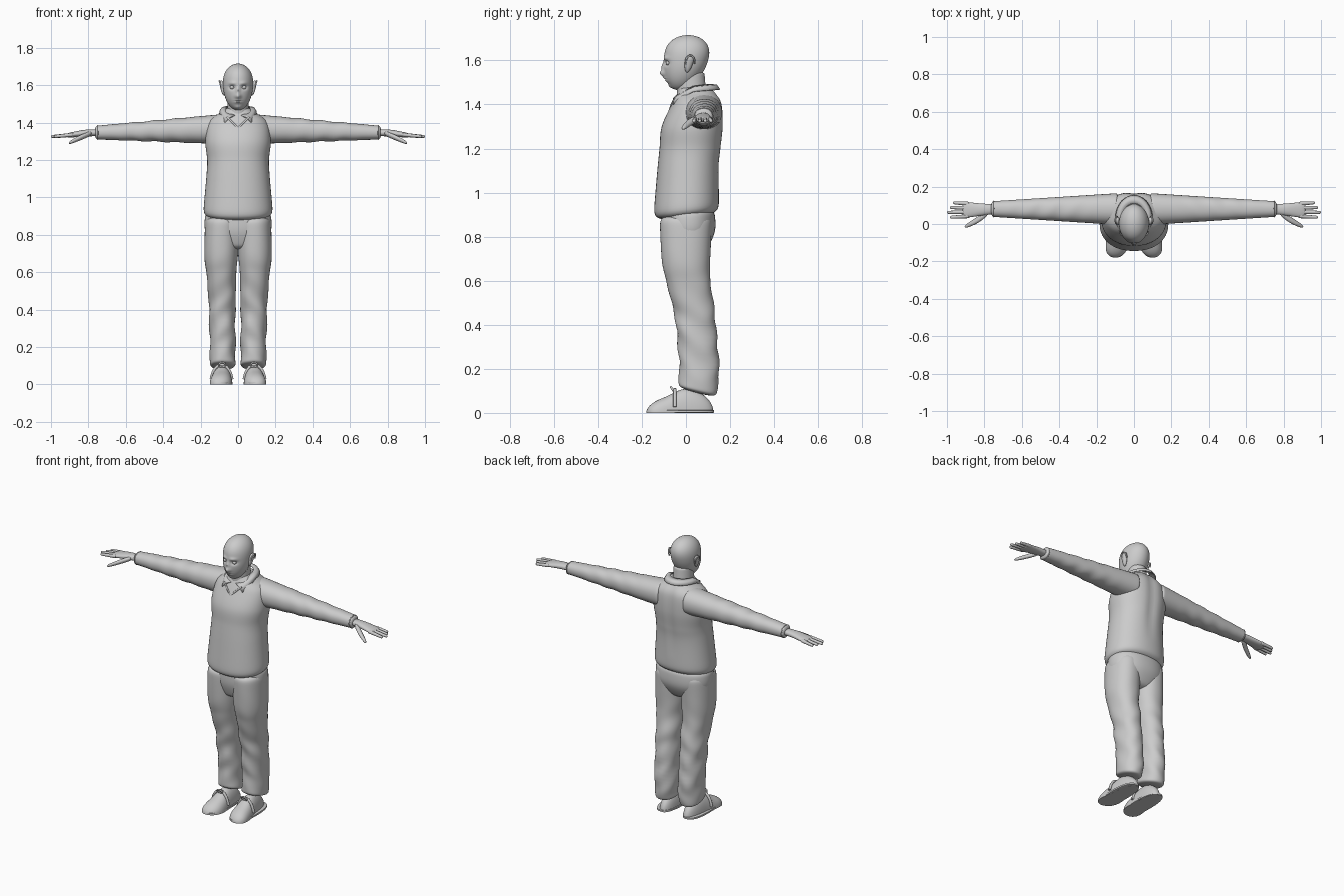
import bpy, bmesh, math
from math import sin, cos, pi, exp, sqrt, floor, copysign
from mathutils import Vector

if "Cube" in bpy.data.objects:
    bpy.data.objects.remove(bpy.data.objects["Cube"])

TONE = 0.6
grey = bpy.data.materials.new("plain_grey")
grey.use_nodes = True
grey.diffuse_color = (TONE, TONE, TONE, 1)
grey.node_tree.nodes["Principled BSDF"].inputs["Base Color"].default_value = (TONE, TONE, TONE, 1)


def place(name, data, mirror):
    """Link an object in the shared colour, mirrored to the other side if asked."""
    data.materials.append(grey)
    part = bpy.data.objects.new(name, data)
    bpy.context.collection.objects.link(part)
    if mirror:
        part.modifiers.new("mirror", "MIRROR").use_mirror_merge = False
    return part


def finish(name, bm, mirror=False):
    bmesh.ops.recalc_face_normals(bm, faces=bm.faces)
    mesh = bpy.data.meshes.new(name)
    bm.to_mesh(mesh)
    bm.free()
    part = place(name, mesh, mirror)
    bpy.ops.object.select_all(action="DESELECT")
    part.select_set(True)
    bpy.context.view_layer.objects.active = part
    bpy.ops.object.shade_smooth_by_angle(angle=math.radians(50))
    return part


def blend(rings, fraction):
    """Smooth curve through the rings; a straight line when there are only two."""
    first = [2 * a - b for a, b in zip(rings[0], rings[1])]
    last = [2 * a - b for a, b in zip(rings[-1], rings[-2])]
    padded = [first, *rings, last]
    place_on = fraction * (len(rings) - 1)
    i = min(floor(place_on), len(rings) - 2)
    t = place_on - i
    return [b + t / 2 * (c - a + t * (2*a - 5*b + 4*c - d + t * (3*(b - c) + d - a)))
            for a, b, c, d in zip(*padded[i:i + 4])]


def signed_power(value, power):
    return copysign(abs(value) ** (2 / power), value)


AXES = {"x": (2, 0, 1), "y": (0, 2, 1), "z": (0, 1, 2)}


def loft(name, rings, axis="z", blunt=30, power=2.2, sides=32, count=40, shape=None, mirror=False):
    """Skin over oval rings (position, two centres, two radii).
    A higher blunt value makes the rounded ends flatter; two gives an ellipsoid."""
    bm = bmesh.new()
    loops = []
    for step in range(count + 1):
        fraction = (1 - cos(pi * step / count)) / 2
        t, u, v, ru, rv = blend(rings, fraction)
        size = max(sqrt(max(1 - abs(2 * fraction - 1) ** blunt, 0)), 0.01)
        loop = []
        for side in range(sides):
            angle = 2 * pi * side / sides
            local = (u + ru * size * signed_power(cos(angle), power),
                     v + rv * size * signed_power(sin(angle), power), t)
            point = Vector([local[k] for k in AXES[axis]])
            if shape:
                shape(point)
            loop.append(bm.verts.new(point))
        loops.append(loop)
    for low, high in zip(loops, loops[1:]):
        for side in range(sides):
            following = (side + 1) % sides
            bm.faces.new((low[side], low[following], high[following], high[side]))
    bm.faces.new(loops[0])
    bm.faces.new(loops[-1])
    return finish(name, bm, mirror)


def tube(name, points, radius, cyclic=False):
    """Mirrored round cord through a few points."""
    curve = bpy.data.curves.new(name, "CURVE")
    curve.dimensions = "3D"
    curve.bevel_depth = radius
    curve.bevel_resolution = 3
    curve.use_fill_caps = True
    spline = curve.splines.new("POLY")
    spline.points.add(len(points) - 1)
    for target, source in zip(spline.points, points):
        target.co = (*source, 1)
    spline.use_cyclic_u = cyclic
    spline.use_smooth = True
    place(name, curve, True)


def arc(start, end, steps=16):
    return [math.radians(start + (end - start) * i / steps) for i in range(steps + 1)]


def ramp(value, low, high):
    return max(0, min(1, (value - low) / (high - low)))


# Head: egg shape with soft forms for the face (x, z, width, height, depth)
FACE_FORMS = {
    "nose_tip": (0, 1.54, .015, .015, .02),
    "nose_bridge": (0, 1.57, .01, .02, .01),
    "brow": (.03, 1.61, .02, .01, .006),
    "eye_socket": (.032, 1.588, .016, .012, -.013),
    "lips": (0, 1.514, .02, .01, .009),
    "mouth_line": (0, 1.514, .02, .003, -.007),
    "chin": (0, 1.48, .02, .01, .006),
}


def sculpt_face(p):
    if p.y < 0:
        p.y -= sum(depth * exp(-((abs(p.x) - x) / wide) ** 2 - ((p.z - z) / tall) ** 2)
                   for x, z, wide, tall, depth in FACE_FORMS.values())


loft("head", [(1.465, 0, -.03, .07, .08), (1.6, 0, 0, .08, .1), (1.715, 0, .01, .08, .11)],
     blunt=2.5, power=2, sides=96, count=90, shape=sculpt_face)
loft("neck", [(1.36, 0, .03, .06, .07), (1.55, 0, .02, .055, .063)], power=2)
loft("eye", [(1.578, .032, -.082, .012, .01), (1.598, .032, -.082, .012, .01)],
     blunt=2, power=2, sides=16, count=12, mirror=True)
loft("ear", [(1.545, .075, .005, .01, .012), (1.625, .09, .02, .014, .025)],
     blunt=3, power=2, sides=20, count=20, mirror=True)
tube("ear_rim", [(.09 + .01 * sin(a), .02 - .02 * cos(a), 1.59 + .033 * sin(a))
                 for a in arc(-60, 190)], .004)


# Pullover: the hem hangs lower in front, the back has a shallow spine groove
def drape(p):
    p.z += p.y * ramp(p.z, 1.1, .9) / 10
    if p.y > 0.05:
        p.y -= exp(-(p.x / .03) ** 2) * ramp(p.z, 1, 1.2) / 120


loft("pullover", [(.88, 0, 0, .19, .15), (1.1, 0, .01, .17, .14), (1.2, 0, .02, .165, .14),
                  (1.3, 0, .03, .175, .14), (1.4, 0, .05, .16, .115),
                  (1.45, 0, .05, .1, .09), (1.48, 0, .04, .06, .07)],
     blunt=50, sides=64, count=70, shape=drape)


# Sleeves: straight taper with slight cloth ripples
def ripple(p):
    p.z += sin(p.x * 55 + p.y * 30) * sin(pi * ramp(p.x, .2, .7)) / 400


loft("sleeve", [(.08, .08, 1.365, .085, .08), (.765, .08, 1.346, .041, .036)],
     axis="x", blunt=80, count=60, shape=ripple, mirror=True)
tube("cuff_seam", [(.75, .08 + .042 * cos(a), 1.346 + .037 * sin(a)) for a in arc(0, 345)],
     .003, cyclic=True)

# Hands: flat palm, four tapering fingers and a lowered thumb
loft("palm", [(.74, .08, 1.346, .025, .018), (.82, .077, 1.343, .033, .018),
              (.92, .075, 1.33, .045, .012)], axis="x", blunt=12, mirror=True)
for i, label in enumerate(("index", "middle", "ring", "little")):
    spread = i - 1.5
    loft(label + "_finger",
         [(.88, .075 + .022 * spread, 1.335, .011, .011),
          (1 - .016 * abs(i - 1), .075 + .026 * spread, 1.325, .008, .008)],
         axis="x", blunt=16, power=2, sides=14, count=16, mirror=True)
loft("thumb", [(.78, .065, 1.345, .02, .014), (.84, .02, 1.32, .017, .014),
               (.905, -.015, 1.29, .01, .009)],
     axis="x", blunt=8, power=2, sides=16, count=20, mirror=True)

# Shirt collar folded over the neckline, with pointed front flaps
bm = bmesh.new()
rows = []
for upper, lower in zip(arc(14, 346, 40), arc(45, 315, 40)):
    front_up, front_low = cos(upper), cos(lower)
    top = Vector((.066 * sin(upper), .03 - .08 * front_up,
                  1.484 - (.045 if front_up > 0 else .01) * front_up))
    low = Vector((.1 * sin(lower), .03 - .125 * front_low,
                  1.46 - (.085 if front_low > 0 else .01) * front_low))
    fold = (top + low) / 2 + Vector((sin(lower), -front_low, 1)) / 130
    rows.append([bm.verts.new(p) for p in (top, fold, low)])
for here, ahead in zip(rows, rows[1:]):
    for k in range(2):
        bm.faces.new((here[k], ahead[k], ahead[k + 1], here[k + 1]))
collar = finish("collar", bm)
collar.modifiers.new("thickness", "SOLIDIFY").thickness = .007
tube("neckline", [(.06, -.05, 1.43), (.03, -.065, 1.4), (0, -.075, 1.37)], .005)


# Trousers: hips and two creased legs whose hems slope down to the heel
def crease(p):
    p.z -= (p.y - .05) * ramp(p.z, .25, .1) / 4
    fade = exp(-((p.z - .3) / .25) ** 2) / 250
    p.y += sin(p.z * 48 + p.x * 35) * fade
    p.x += sin(p.z * 40 + p.y * 30) * fade


loft("hips", [(.72, 0, 0, .12, .08), (.82, 0, .01, .175, .12), (.93, 0, .01, .175, .12)],
     blunt=12, sides=48)
loft("trouser_leg", [(.9, .085, 0, .09, .12), (.7, .09, 0, .09, .11), (.6, .09, .01, .08, .1),
                     (.5, .085, .03, .075, .095), (.4, .085, .045, .07, .09),
                     (.2, .082, .06, .068, .09), (.09, .082, .05, .068, .085)],
     blunt=60, sides=48, count=70, shape=crease, mirror=True)


# Shoes: flattened on the ground, with a sole, a strap and a buckle
def flatten(p):
    p.z = max(p.z, 0)


loft("shoe", [(.125, .08, 0, .045, .09), (0, .085, 0, .05, .11), (-.1, .09, 0, .06, .07),
              (-.18, .1, 0, .06, .045)], axis="y", blunt=4, shape=flatten, mirror=True)
loft("sole", [(0, .09, -.025, .06, .153), (.014, .09, -.025, .06, .153)],
     blunt=20, power=2.5, count=12, mirror=True)
tube("shoe_strap", [(.088 + .058 * cos(a), -.05, .105 * sin(a)) for a in arc(15, 165)], .008)
tube("shoe_buckle", [(.085 + .017 * cos(a), -.06 - .008 * sin(a), .105 + .012 * sin(a))
                     for a in arc(0, 337)], .005, cyclic=True)
